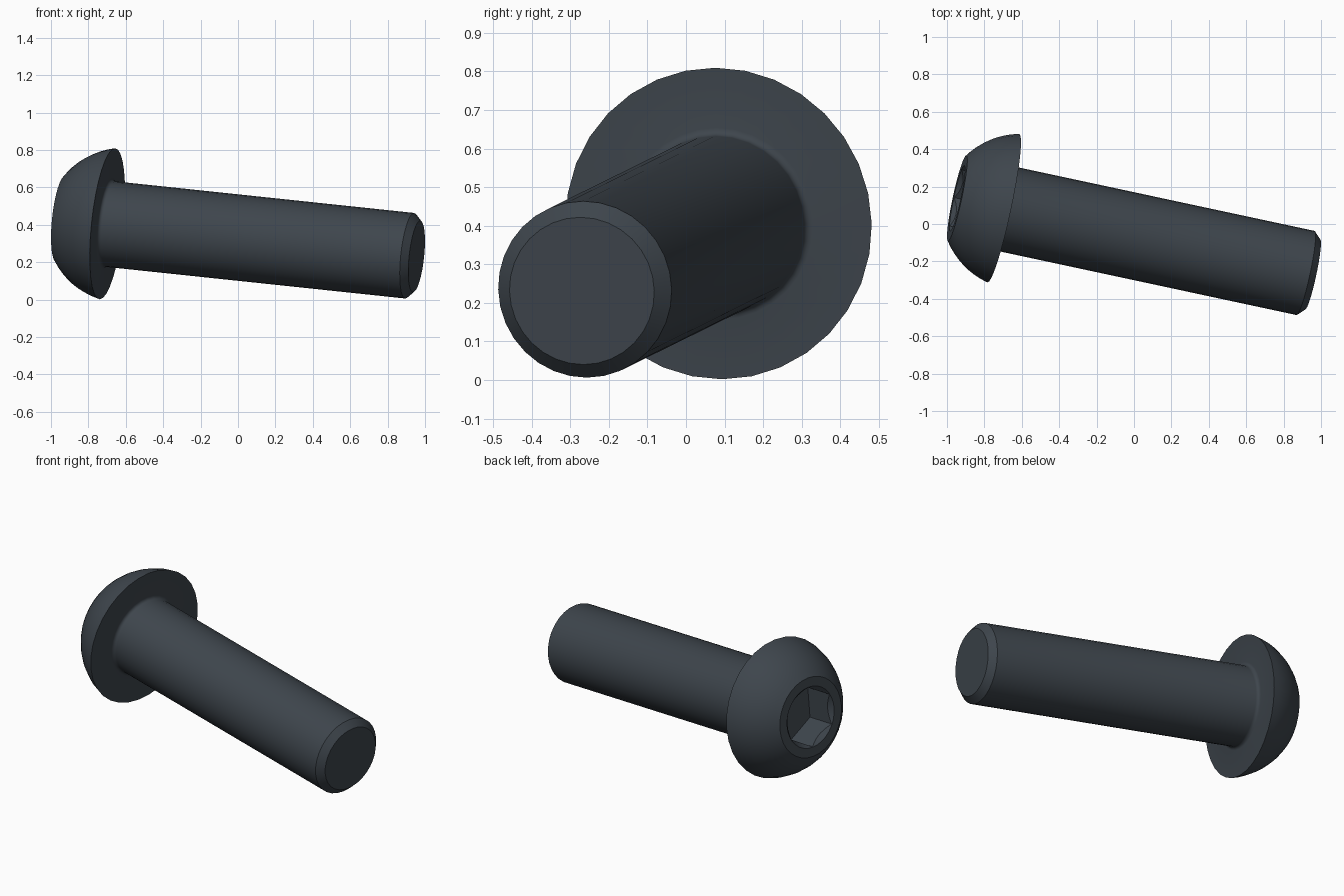
import bpy, bmesh, math
from mathutils import Matrix, Vector

cube = bpy.data.objects.get("Cube")
if cube:
    bpy.data.objects.remove(cube)

SEGMENTS = 32
HEAD_HEIGHT, HEAD_RADIUS, FACE_RADIUS = 0.254, 0.406, 0.234
SHAFT_LENGTH, SHAFT_RADIUS, CHAMFER = 1.70, 0.23, 0.038
HEX_RADIUS, SOCKET_DEPTH, FILLET = 0.177, 0.18, 0.02

# Tilted frame: local z runs from the head to the tip, origin under the head
axis = Vector((0.9726, -0.2086, -0.1028)).normalized()
up = (Vector((0, 0, 1)) - axis * axis.z).normalized()
side = axis.cross(up)
origin = Vector((0.955, -0.27, 0.231)) - axis * SHAFT_LENGTH
frame = Matrix((up, side, axis)).transposed().to_4x4()
frame.translation = origin

steel = bpy.data.materials.new("dark_steel")
steel.use_nodes = True
colour = (0.048, 0.060, 0.073, 1)
steel.diffuse_color = colour
steel.node_tree.nodes["Principled BSDF"].inputs["Base Color"].default_value = colour


def lathe(name, profile, sides):
    """Solid of revolution around the screw axis from (radius, z) points."""
    bm = bmesh.new()
    verts = [bm.verts.new((r, 0, z)) for r, z in profile]
    edges = [bm.edges.new(pair) for pair in zip(verts, verts[1:])]
    bmesh.ops.spin(bm, geom=verts + edges, cent=(0, 0, 0), axis=(0, 0, 1),
                   angle=math.tau, steps=sides, use_merge=False)
    bmesh.ops.remove_doubles(bm, verts=bm.verts, dist=1e-5)
    # Turn the end fans into single flat caps
    bmesh.ops.dissolve_verts(bm, verts=[v for v in bm.verts if v.co.xy.length < 1e-4])
    bmesh.ops.recalc_face_normals(bm, faces=bm.faces)
    bm.transform(frame)
    mesh = bpy.data.meshes.new(name)
    bm.to_mesh(mesh)
    bm.free()
    mesh.materials.append(steel)
    obj = bpy.data.objects.new(name, mesh)
    bpy.context.collection.objects.link(obj)
    return obj


# Shaft with chamfered tip, fillet under the head, spherical dome
profile = [(0, SHAFT_LENGTH), (SHAFT_RADIUS - CHAMFER, SHAFT_LENGTH),
           (SHAFT_RADIUS, SHAFT_LENGTH - CHAMFER)]
for i in range(5):
    a = math.pi / 2 * i / 4
    profile.append((SHAFT_RADIUS + FILLET * (1 - math.cos(a)), FILLET * (1 - math.sin(a))))
centre = (HEAD_RADIUS**2 - FACE_RADIUS**2 - HEAD_HEIGHT**2) / (2 * HEAD_HEIGHT)
dome = math.hypot(HEAD_RADIUS, centre)
start, end = math.acos(HEAD_RADIUS / dome), math.acos(FACE_RADIUS / dome)
for i in range(9):
    a = start + (end - start) * i / 8
    profile.append((dome * math.cos(a), centre - dome * math.sin(a)))
profile.append((0, -HEAD_HEIGHT))
screw = lathe("button_head_screw", profile, SEGMENTS)

# Hexagonal socket and its countersunk mouth
face, lip = -HEAD_HEIGHT, 0.05
hexagon = lathe("socket_cutter", [(0, face - lip), (HEX_RADIUS, face - lip),
                (HEX_RADIUS, face + SOCKET_DEPTH), (0, face + SOCKET_DEPTH)], 6)
mouth = HEX_RADIUS + 0.002
cone = lathe("mouth_cutter", [(0, face - lip), (mouth + lip, face - lip),
             (mouth - lip, face + lip), (0, face + lip)], SEGMENTS)

bpy.context.view_layer.objects.active = screw
screw.select_set(True)
for cutter in (hexagon, cone):
    cutter.hide_render = True
    cut = screw.modifiers.new(cutter.name, 'BOOLEAN')
    cut.operation, cut.solver, cut.object = 'DIFFERENCE', 'EXACT', cutter
    bpy.ops.object.modifier_apply(modifier=cut.name)
    bpy.data.objects.remove(cutter)

bpy.ops.object.shade_smooth_by_angle(angle=math.radians(30))
